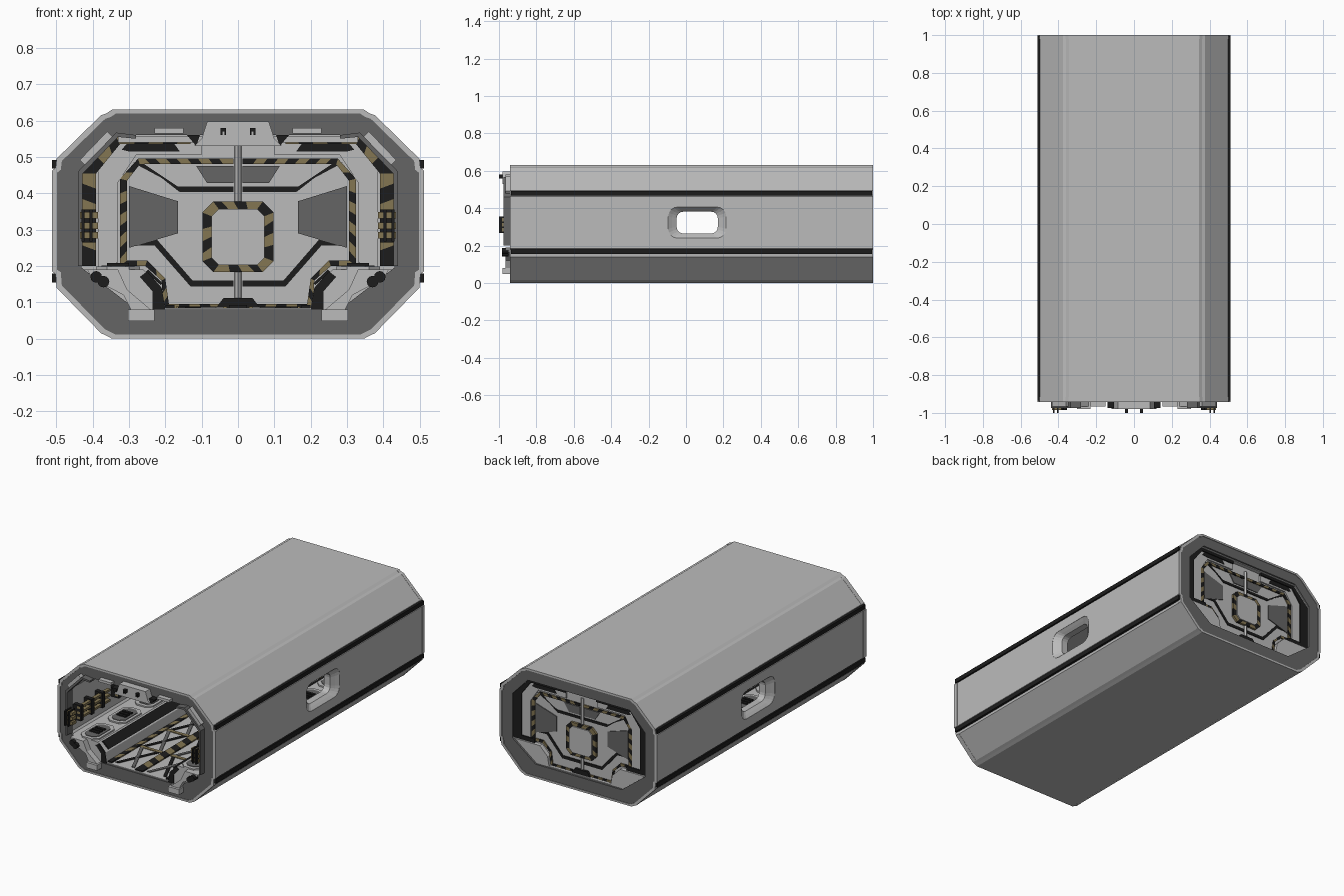
import bpy, bmesh, math
from mathutils import Vector

if "Cube" in bpy.data.objects:
    bpy.data.objects.remove(bpy.data.objects["Cube"])


def mat(name, r, g, b):
    m = bpy.data.materials.new(name)
    m.diffuse_color = (r, g, b, 1)
    m.use_nodes = True
    m.node_tree.nodes["Principled BSDF"].inputs["Base Color"].default_value = m.diffuse_color
    return m


DARK = mat("dark_grey", .13, .13, .13)
BLACK = mat("black", .012, .012, .012)
YELLOW = mat("hazard_yellow", .23, .18, .085)
LIGHT = mat("light_grey", .5, .5, .5)
HAZ = [BLACK, YELLOW]
MAP = {'x': lambda a, b, h: (h, a, b), 'y': lambda a, b, h: (a, h, b), 'z': lambda a, b, h: (a, b, h)}


def finish(name, bm, mats):
    bmesh.ops.recalc_face_normals(bm, faces=bm.faces)
    me = bpy.data.meshes.new(name)
    bm.to_mesh(me)
    bm.free()
    for m in mats:
        me.materials.append(m)
    ob = bpy.data.objects.new(name, me)
    bpy.context.collection.objects.link(ob)
    return ob


# extrude flat polygons along an axis, cycling the materials
def slabs(name, polys, axis, h0, h1, mats=(LIGHT,)):
    bm = bmesh.new()
    for i, p in enumerate(polys):
        lo, hi = [[bm.verts.new(MAP[axis](a, b, h)) for a, b in p] for h in (h0, h1)]
        fs = [bm.faces.new(lo), bm.faces.new(hi)]
        fs += [bm.faces.new((lo[k - 1], lo[k], hi[k], hi[k - 1])) for k in range(len(p))]
        for f in fs:
            f.material_index = i % len(mats)
    return finish(name, bm, mats)


def flip(polys):
    return [[(-a, b) for a, b in p] for p in polys]


def both(polys):
    return polys + flip(polys)


def sym(half):
    return half + [(-a, b) for a, b in reversed(half) if a > 0]


def rect(a0, a1, b0, b1):
    return [(a0, b0), (a1, b0), (a1, b1), (a0, b1)]


def octo(ca, cb, ra, rb, c):
    q = [(ra, rb - c), (ra - c, rb), (c - ra, rb), (-ra, rb - c), (-ra, c - rb), (c - ra, -rb), (ra - c, -rb), (ra, c - rb)]
    return [(ca + a, cb + b) for a, b in q]


# strip between two matching polylines, cut into slanted stripes
def band(outer, inner, step=9, slant=.35):
    out = []
    for k in range(len(outer) - 1):
        o0, o1, i0, i1 = [Vector(v) for v in (outer[k], outer[k + 1], inner[k], inner[k + 1])]
        n = max(1, round((o1 - o0).length / step))
        s = lambda j, d: j / n + (d / n if 0 < j < n else 0)
        for j in range(n):
            out.append([tuple(v) for v in (o0.lerp(o1, s(j, slant)), o0.lerp(o1, s(j + 1, slant)),
                                           i0.lerp(i1, s(j + 1, 0)), i0.lerp(i1, s(j, 0)))])
    return out


def cut(ob, cutter):
    m = ob.modifiers.new("cut", 'BOOLEAN')
    m.operation, m.object, m.solver = 'DIFFERENCE', cutter, 'EXACT'
    bpy.context.view_layer.objects.active = ob
    bpy.ops.object.modifier_apply(modifier=m.name)
    bpy.data.objects.remove(cutter)


def tube(name, outer, inner, y0, y1, m):
    ob = slabs(name, [outer], 'y', y0, y1, [m])
    cut(ob, slabs("cutter", [inner], 'y', y0 - .1, y1 + .1, [m]))
    return ob


# outer shell with its interior passage
OUT = sym([(.345, .0), (.36, .008), (.375, .015), (.497, .14), (.5, .178), (.51, .185), (.51, .462),
           (.5, .47), (.497, .495), (.375, .615), (.36, .62), (.345, .63)])
INN = sym([(.2, .085), (.21, .14), (.26, .19), (.43, .19), (.44, .2), (.44, .45), (.34, .555)])
OPEN = sym([(.28, .08), (.43, .195), (.43, .455), (.33, .56)])
INSET = [(a * .975, .315 + (b - .315) * .965) for a, b in OUT]
shell = tube("shell", OUT, INN, -.93, .985, LIGHT)

# side windows, one stepped cutter straight through both walls
bm = bmesh.new()
loops = []
for x, ra, rb in [(-.6, .155, .083), (-.509, .155, .083), (-.495, .135, .07), (-.48, .11, .058),
                  (.48, .11, .058), (.495, .135, .07), (.509, .155, .083), (.6, .155, .083)]:
    pts = []
    for k in range(20):
        q, t = divmod(k, 5)
        ang = (q + t / 4) * math.pi / 2
        sa, sb = (1, -1, -1, 1)[q], (1, 1, -1, -1)[q]
        r = rb * .6
        pts.append(bm.verts.new((x, .06 + sa * (ra - r) + r * math.cos(ang), .323 + sb * (rb - r) + r * math.sin(ang))))
    loops.append(pts)
for A, B in zip(loops, loops[1:]):
    for k in range(20):
        bm.faces.new((A[k - 1], A[k], B[k], B[k - 1]))
bm.faces.new(loops[0])
bm.faces.new(loops[-1])
cut(shell, finish("window_cutter", bm, [LIGHT]))

# end rims and dark end plates
for n, y0, y1 in (("front", -.942, -.915), ("back", .98, 1.0)):
    tube(n + "_rim", [(a * 1.004, .315 + (b - .315) * 1.0) for a, b in OUT], INSET, y0, y1, LIGHT)
    tube(n + "_plate", INSET, OPEN, y0 + .004, y1 - .004, DARK)

# black strips along the body edges
slabs("edge_strips", both([rect(.49, .512, .468, .492), rect(.49, .512, .155, .18)]), 'y', -.935, .995, [BLACK])

# back door, its details run through so both faces show them
slabs("door", [INN], 'y', .93, .96)
slabs("door_frame", both(band([(.385, .195), (.385, .465), (.335, .545), (.1, .545)],
                              [(.33, .21), (.33, .43), (.28, .505), (.1, .505)])), 'y', .92, .97)
slabs("door_frame_gaps", both([[(.16, .515), (.18, .543), (.3, .543), (.32, .52), (.3, .515)]]), 'y', .918, .972, [BLACK])
slabs("door_hazard_line", both(band([(.012, .495), (.275, .495), (.325, .44), (.325, .2), (.255, .2), (.21, .16), (.205, .08), (.05, .08)],
                                    [(.012, .48), (.27, .48), (.305, .435), (.305, .215), (.25, .215), (.2, .165), (.19, .095), (.05, .095)], .03)),
      'y', .923, .967, HAZ)
slabs("door_black_lines", both(band([(.29, .485), (.165, .418), (.012, .418)], [(.265, .485), (.16, .403), (.012, .403)])
                               + band([(.3, .27), (.225, .275), (.125, .16), (.012, .16)],
                                      [(.3, .255), (.23, .257), (.13, .143), (.012, .143)])), 'y', .926, .964, [BLACK])
slabs("door_dark_panels", both([[(.165, .29), (.165, .378), (.3, .42), (.3, .25)],
                                [(.012, .475), (.115, .475), (.085, .428), (.012, .428)]]), 'y', .925, .965, [DARK])
ring_o, ring_i = octo(0, .28, .098, .097, .03), octo(0, .28, .073, .077, .02)
slabs("door_lock_hazard", band(ring_o + ring_o[:1], ring_i + ring_i[:1], .035), 'y', .917, .973, HAZ)
slabs("door_lock_panel", [ring_i], 'y', .91, .98)
slabs("door_seam_rod", [[(.012 * math.cos(k * math.pi / 4), .945 + .025 * math.sin(k * math.pi / 4)) for k in range(8)]],
      'z', .09, .53)
slabs("door_foot", [sym([(.06, .085), (.04, .112)])], 'y', .915, .975, [BLACK])
slabs("back_jamb", both(band([(.1, .555), (.335, .555), (.438, .45), (.438, .192), (.3, .192)],
                             [(.1, .54), (.325, .54), (.385, .46), (.385, .215), (.3, .215)])), 'y', .96, .978, [BLACK])
slabs("inner_hazard_arch", both(band([(.43, .2), (.43, .455), (.335, .555), (.13, .555)],
                                     [(.39, .2), (.39, .455), (.325, .535), (.13, .535)], .04)), 'y', .88, .93, HAZ)
slabs("bench_end_gaps", both([[(.2, .08), (.21, .14), (.25, .185), (.27, .17), (.235, .13), (.235, .08)]]), 'y', -.934, -.925, [BLACK])

# floor: hazard lanes and crossed grating
lane = lambda x0, x1: band([(x0, -.92), (x0, .9)], [(x1, -.92), (x1, .9)], .05, .5)
slabs("floor_lanes", lane(-.025, .025) + both(lane(.175, .2)), 'z', .08, .092, HAZ)
bars, d = [], .02
for k in range(7):
    y0, y1 = -.9 + k * .25, -.67 + k * .25
    bars += [[(.04, y0), (.04 + d, y0), (.165, y1), (.165 - d, y1)],
             [(.165 - d, y0), (.165, y0), (.04 + d, y1), (.04, y1)], rect(.03, .17, y1, y1 + .02)]
slabs("floor_grating", both(bars), 'z', .08, .089, [DARK, BLACK, YELLOW])

# bench panels with small vents, bench edge stripes
ys = [-.83 + k * .25 for k in range(7)]
slabs("bench_panels", both([octo(.33, y, .06, .1, .03) for y in ys]), 'z', .185, .198, [LIGHT])
slabs("bench_panel_insets", both([octo(.33, y, .045, .08, .025) for y in ys]), 'z', .19, .201, [DARK])
slabs("bench_vents", both([rect(.3, .36, y + j * .025 - .008, y + j * .025 + .008) for y in ys for j in (-1, 0, 1)]),
      'z', .195, .208, [BLACK])
for s in (1, -1):
    slabs("bench_edge", [[(s * a, b) for a, b in [(.213, .148), (.207, .152), (.247, .19), (.253, .184)]]], 'y', -.9, .88, [BLACK])
    # wall handrails beside the windows
    for y0 in (-.9, -.55, .35):
        for z in (.275, .305, .335):
            slabs("handrail", [rect(s * .395, s * .415, z, z + .013)], 'y', y0, y0 + .28, [YELLOW])
        slabs("rail_posts", [rect(y0 + j * .1, y0 + j * .1 + .025, .265, .355) for j in range(3)], 'x', s * .39, s * .442, [BLACK])

# ceiling ribs
slabs("ceiling_ribs", [rect(-.33, .33, y, y + .05) for y in (-.85, -.45, -.05, .35, .75)], 'z', .54, .556)

# front lip, top housing and corner plates
slabs("front_lip", both(band([(.28, .56), (.335, .567), (.44, .46), (.44, .2)], [(.28, .55), (.33, .555), (.428, .453), (.428, .2)])),
      'y', -.975, -.93, [DARK])
slabs("top_housing", [sym([(.12, .53), (.1, .55), (.085, .597)])], 'y', -.98, -.935)
slabs("housing_wings", both([[(.115, .53), (.14, .56), (.105, .56)]]), 'y', -.975, -.93, [BLACK])
slabs("housing_claws", both([rect(.033, .048, .57, .58), rect(.033, .037, .56, .57), rect(.043, .048, .56, .57)]),
      'y', -1, -.97, [BLACK])
slabs("front_plates", both([rect(.15, .23, .565, .58), [(.345, .555), (.36, .57), (.435, .492), (.42, .475)]]), 'y', -.965, -.93)
slabs("side_clamps", both([rect(.385, .435, z, z + .018) for z in (.275, .302, .33)]), 'y', -.985, -.95, [YELLOW])
slabs("side_clamp_posts", both([rect(.4, .408, .268, .355), rect(.422, .43, .268, .355)]), 'y', -1, -.94, [BLACK])

# lower brackets with pivot discs
slabs("foot_blocks", both([rect(.23, .302, .048, .08)]), 'y', -.98, -.93)
slabs("bracket_arms", both([[(.24, .08), (.295, .08), (.315, .12), (.4, .165), (.415, .19), (.33, .19), (.305, .135)],
                            ]), 'y', -.965, -.93)
slabs("pivot_discs", both([[(cx + .016 * math.cos(k * math.pi / 6), cz + .016 * math.sin(k * math.pi / 6)) for k in range(12)]
                           for cx, cz in ((.39, .17), (.37, .157))]), 'y', -.985, -.95, [BLACK])
